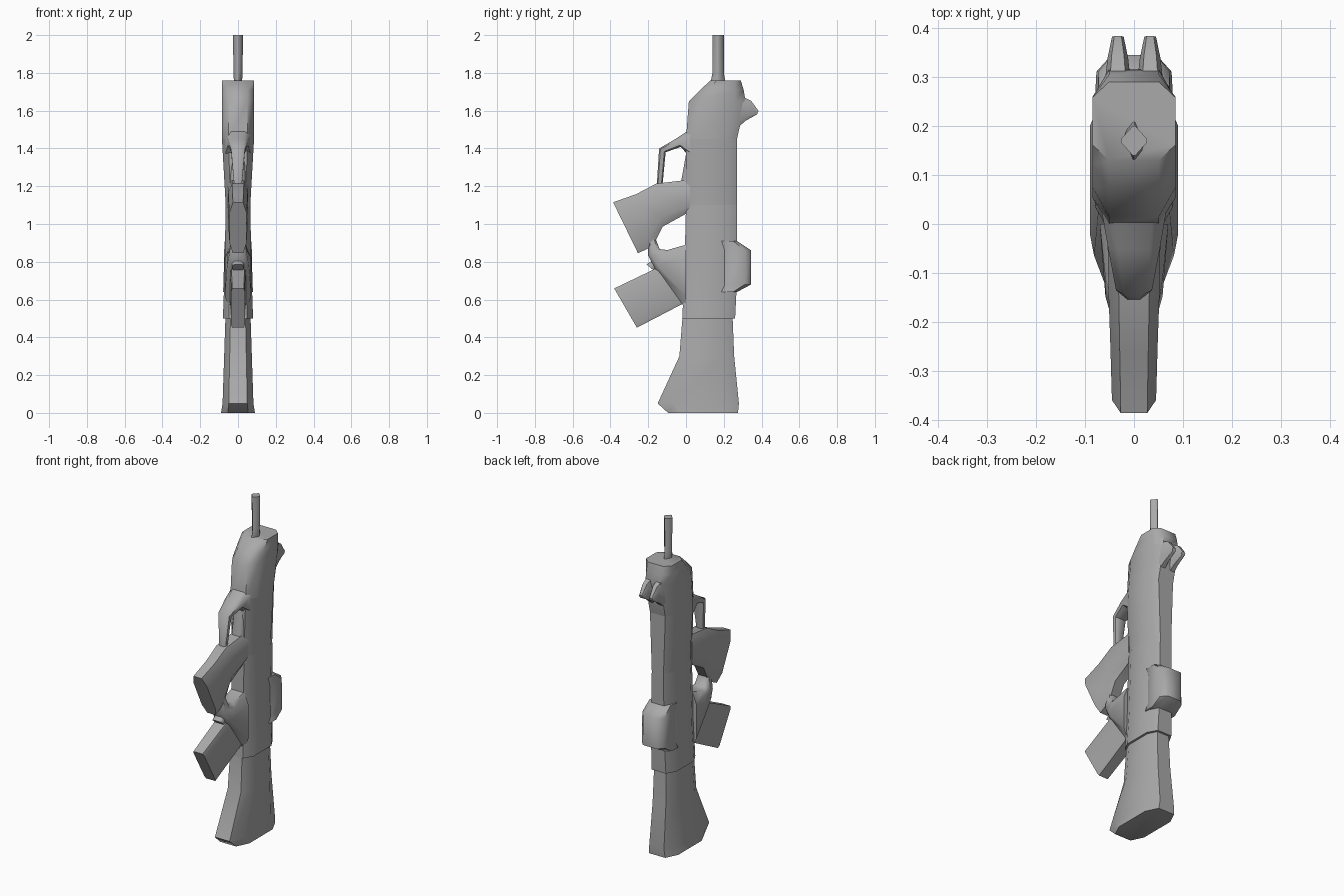
import bpy, bmesh, math
from mathutils import Matrix, Vector

cube = bpy.data.objects.get("Cube")
if cube:
    bpy.data.objects.remove(cube)

grey = bpy.data.materials.new("plain grey")
grey.use_nodes = True
grey.diffuse_color = (0.4, 0.4, 0.4, 1)
shader = grey.node_tree.nodes["Principled BSDF"]
shader.inputs["Base Color"].default_value = grey.diffuse_color


def blend(ends, amount):
    start, end = ends
    return start + (end - start) * amount


def chamfered_square(flat):
    """Eight corners made by quarter turns; flat is the uncut share of each side."""
    corners = []
    u, v = 1, flat
    for quarter in range(4):
        first, second = Vector((u, v)), Vector((flat, 1))
        turn = Matrix.Rotation(math.radians(90 * quarter), 2)
        corners += [turn @ first, turn @ second]
    return corners


def loft(name, joints, half_width, tilt=(0, 0), flat=0.6, shift=0):
    """Skin cross-sections along joints given as (y, z, depth).

    The half width and the tilt of the sections run evenly from first to last."""
    bm = bmesh.new()
    rings = []
    for index, (y, z, depth) in enumerate(joints):
        amount = index / (len(joints) - 1)
        angle = math.radians(blend(tilt, amount))
        across = Vector((0, math.cos(angle), math.sin(angle))) * depth / 2
        side = Vector((blend(half_width, amount), 0, 0))
        centre = Vector((shift, y, z))
        rings.append([bm.verts.new(centre + across * v + side * u)
                      for u, v in chamfered_square(flat)])
    for low, high in zip(rings, rings[1:]):
        for i in range(len(low)):
            bm.faces.new((low[i - 1], low[i], high[i], high[i - 1]))
    bm.faces.new(rings[0])
    bm.faces.new(rings[-1])
    bmesh.ops.recalc_face_normals(bm, faces=bm.faces)
    mesh = bpy.data.meshes.new(name)
    bm.to_mesh(mesh)
    bm.free()
    mesh.materials.append(grey)
    part = bpy.data.objects.new(name, mesh)
    bpy.context.collection.objects.link(part)
    bpy.ops.object.select_all(action='DESELECT')
    part.select_set(True)
    bpy.context.view_layer.objects.active = part
    bpy.ops.object.shade_smooth_by_angle(angle=math.radians(50))


# Main body from the stock end to the muzzle end
loft("receiver", [(.12, .5, .28), (.13, .7, .28), (.135, 1.1, .27)],
     half_width=(.08, .065))
loft("handguard", [(.135, 1.1, .27), (.135, 1.45, .27)],
     half_width=(.065, .085))
loft("fore_end", [(.135, 1.45, .27), (.165, 1.65, .3), (.19, 1.71, .23), (.21, 1.76, .16)],
     half_width=(.085, .085))
loft("barrel", [(.17, 1.7, .1), (.17, 1.8, .06), (.17, 2, .06)],
     half_width=(.02, .027), flat=.1)

# Shoulder stock and the raised block on the back
loft("stock", [(.09, 0, .37), (.065, .05, .43), (.11, .3, .29), (.115, .55, .26)],
     half_width=(.09, .065))
loft("back_block", [(.22, .64, .1), (.26, .68, .17), (.26, .86, .17), (.22, .91, .1)],
     half_width=(.08, .07))

# Grip and its web against the body
loft("grip", [(-.32, .98, .3), (-.22, 1.02, .29), (-.14, 1.1, .23), (.02, 1.15, .17)],
     half_width=(.045, .055), tilt=(-64, -90))
loft("grip_web", [(.03, 1.2, .12), (.03, 1.37, .06)],
     half_width=(.04, .04))

# Finger guard bending from the body down to the grip
loft("finger_guard", [(.05, 1.42, .2), (-.04, 1.43, .05), (-.125, 1.39, .04), (-.14, 1.2, .03)],
     half_width=(.07, .02), tilt=(-90, 0))

# Lower housing bending from the grip into the body, with a small catch
loft("lower_housing", [(-.18, .92, .04), (-.17, .85, .07), (-.13, .81, .12), (0, .72, .34)],
     half_width=(.035, .07), tilt=(0, 90))
loft("catch", [(-.19, .77, .05), (-.12, .8, .08)],
     half_width=(.03, .035), tilt=(-40, -40))

# Magazine
loft("magazine", [(-.32, .555, .24), (-.05, .69, .23)],
     half_width=(.036, .042), tilt=(-60, -60), flat=.85)

# Paired sight ears
for label, sign in (("left", 1), ("right", -1)):
    loft(label + "_sight_ear", [(.25, 1.58, .22), (.33, 1.6, .11), (.38, 1.59, .02)],
         half_width=(.03, .012), tilt=(-100, -110), shift=sign * .033)
